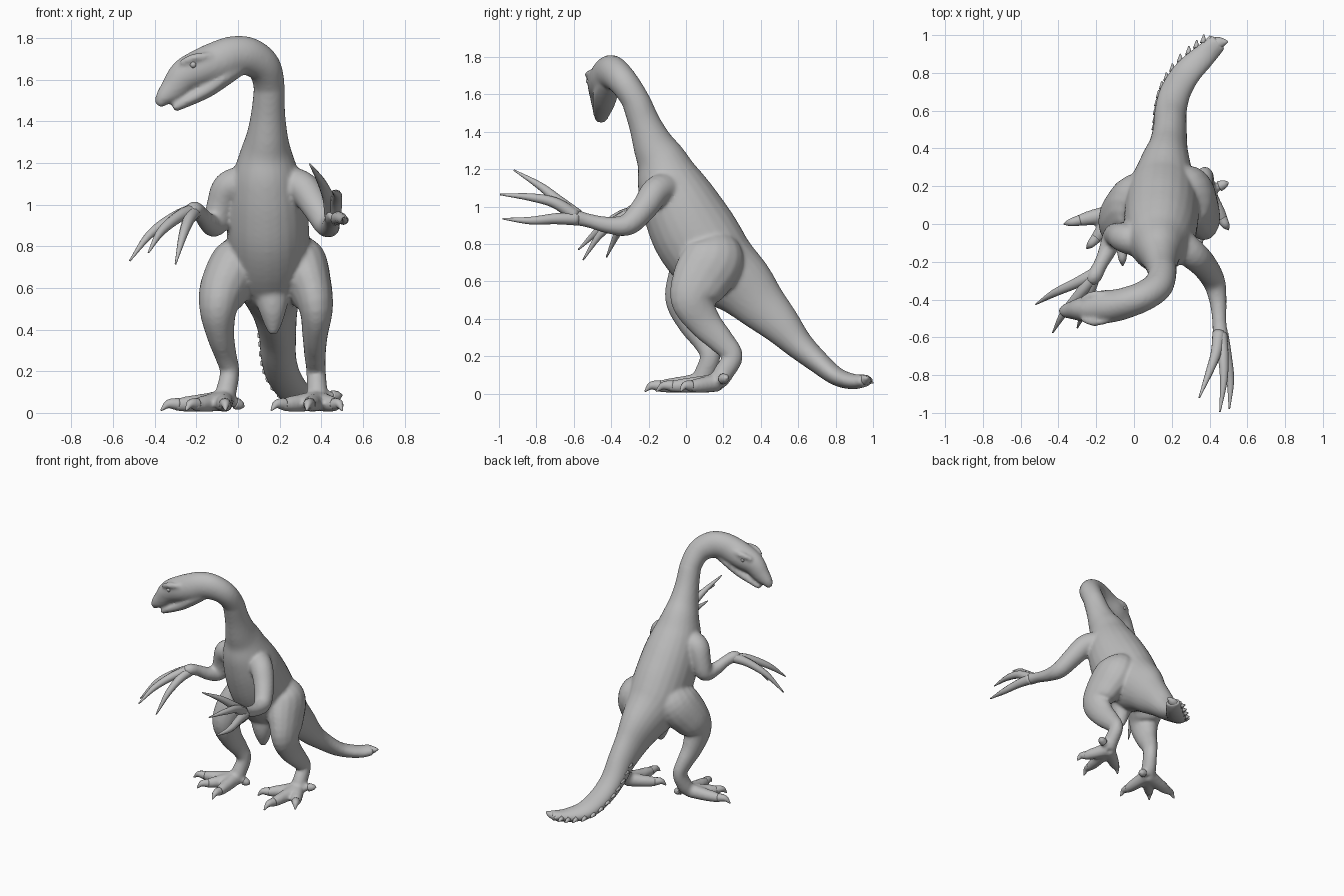
import bpy, bmesh, math
from mathutils import Vector

X, Y, Z = Vector((1, 0, 0)), Vector((0, 1, 0)), Vector((0, 0, 1))
skin = bpy.data.materials.new("grey_skin")
skin.diffuse_color = (0.5, 0.5, 0.5, 1)


def smooth_path(pts, steps):
    """Catmull-Rom through stations (x, y, z, side radius, normal radius)."""
    pts = [Vector(p if len(p) == 5 else (*p, p[3])) for p in pts]
    ext = [2 * pts[0] - pts[1]] + pts + [2 * pts[-1] - pts[-2]]
    out = []
    for i in range(1, len(ext) - 2):
        a, b, c, d = ext[i - 1:i + 3]
        for k in range(steps):
            t = k / steps
            out.append(0.5 * (2 * b + (c - a) * t + (2 * a - 5 * b + 4 * c - d) * t * t
                              + (3 * b - a - 3 * c + d) * t ** 3))
    return out + [pts[-1]]


def tube(bm, pts, ref=X, steps=5, sides=16):
    """Closed tube with elliptical sections; returns (centre, side, radius) samples."""
    path = smooth_path(pts, steps)
    cen = [Vector(p[:3]) for p in path]
    rings, info = [], []
    for i, p in enumerate(path):
        t = (cen[min(i + 1, len(cen) - 1)] - cen[max(i - 1, 0)]).normalized()
        s = (ref - t * ref.dot(t)).normalized()
        n = t.cross(s)
        ra, rb = max(p[3], 0.002), max(p[4], 0.002)
        rings.append([bm.verts.new(cen[i] + s * ra * math.cos(2 * math.pi * k / sides)
                                   + n * rb * math.sin(2 * math.pi * k / sides)) for k in range(sides)])
        info.append((cen[i], s, ra))
    for a, b in zip(rings, rings[1:]):
        for k in range(sides):
            j = (k + 1) % sides
            bm.faces.new((a[k], a[j], b[j], b[k]))
    bm.faces.new(rings[0][::-1])
    bm.faces.new(rings[-1])
    return info


def finish(bm, name):
    bmesh.ops.recalc_face_normals(bm, faces=bm.faces)
    for f in bm.faces:
        f.smooth = True
    me = bpy.data.meshes.new(name)
    bm.to_mesh(me)
    bm.free()
    me.materials.append(skin)
    ob = bpy.data.objects.new(name, me)
    bpy.context.collection.objects.link(ob)
    return ob


def claws(name, paths, r, ref=Z):
    bm = bmesh.new()
    for p in paths:
        n = len(p) - 1
        tube(bm, [(*q, r * (1 - i / n) ** 0.6 + 0.004) for i, q in enumerate(p)], ref, 6, 10)
    finish(bm, name)


body = bmesh.new()

# tail, torso and lower neck
trunk = tube(body, [
    (.45, .965, .07, .05, .032), (.37, .89, .065, .065, .042), (.28, .80, .095, .078, .05),
    (.22, .70, .175, .083, .062), (.195, .60, .265, .085, .08), (.19, .50, .375, .09, .11),
    (.18, .40, .475, .105, .14), (.165, .30, .58, .14, .175), (.15, .16, .70, .19, .215),
    (.145, .05, .85, .198, .228), (.14, -.03, 1.0, .19, .208), (.135, -.09, 1.13, .165, .175),
    (.135, -.13, 1.24, .128, .137), (.14, -.175, 1.33, .1, .11),
    (.145, -.22, 1.44, .082, .087), (.15, -.265, 1.56, .074, .077)], X, 5, 24)

# upper neck and skull
tube(body, [
    (.145, -.22, 1.44, .08, .08), (.15, -.265, 1.56, .075, .075), (.125, -.33, 1.66, .078, .082),
    (.055, -.38, 1.71, .08, .092), (-.02, -.41, 1.715, .082, .095), (-.09, -.43, 1.69, .085, .098),
    (-.17, -.44, 1.66, .088, .092), (-.25, -.45, 1.622, .072, .082), (-.31, -.455, 1.558, .053, .064),
    (-.36, -.46, 1.51, .037, .04), (-.38, -.46, 1.472, .018, .018)], Y, 5, 20)
# lower jaw
tube(body, [(-.0, -.41, 1.655, .06, .04), (-.08, -.43, 1.60, .068, .042), (-.15, -.44, 1.55, .062, .038),
            (-.23, -.45, 1.505, .05, .03), (-.31, -.455, 1.462, .033, .02)], Y)
# brow ridges
for s in (-1, 1):
    tube(body, [(-.13, -.44 + s * .07, 1.715, .015), (-.21, -.447 + s * .073, 1.705, .022),
                (-.275, -.45 + s * .055, 1.68, .014)], Y, 4, 10)
# pelvis keel between the legs
tube(body, [(.155, .1, .66, .12), (.165, .06, .52, .075), (.168, .06, .43, .045), (.168, .06, .375, .018)])

# legs
tube(body, [(.23, .16, .84, .07, .09), (.29, .15, .73, .13, .165), (.345, .075, .6, .108, .155),
            (.375, .035, .5, .082, .118), (.37, .10, .38, .062, .09), (.37, .19, .28, .052, .07),
            (.375, .25, .20, .047, .055), (.38, .20, .11, .05, .055), (.38, .17, .06, .055, .05)])
tube(body, [(.07, .12, .84, .07, .09), (.01, .11, .73, .13, .16), (-.065, .04, .6, .12, .145),
            (-.095, 0, .5, .092, .112), (-.085, .04, .38, .068, .085), (-.06, .10, .28, .053, .065),
            (-.04, .13, .20, .047, .055), (-.055, .10, .11, .05, .055), (-.07, .07, .06, .055, .05)])

# feet: toes from the ankle base, each ending in a claw
feet = {"right": ((.38, .17), [(.16, .01), (.33, -.16), (.50, -.03)], (.50, .22, .085)),
        "left": ((-.07, .07), [(-.37, .0), (-.25, -.13), (-.06, -.22)], (.03, .10, .03))}
for side, ((bx, by), tips, hallux) in feet.items():
    nails = []
    for tx, ty in tips:
        at = lambda f, z: (bx + (tx - bx) * f, by + (ty - by) * f, z)
        tube(body, [(*at(0, .06), .05), (*at(.35, .048), .044), (*at(.6, .042), .038),
                    (*at(.8, .038), .027)], Z, 4, 12)
        nails.append([at(.72, .042), at(.88, .042), at(1, .012)])
    h = Vector(hallux)
    b = Vector((bx, by, .07))
    tube(body, [(*b, .035), (*b.lerp(h, .7), .022)], Z, 4, 12)
    nails.append([b.lerp(h, .6), b.lerp(h, .85), h])
    claws(side + "_foot_claws", nails, .026)

# arms
tube(body, [(.22, -.09, 1.10, .09), (.31, -.16, 1.08, .08), (.375, -.225, .99, .07),
            (.425, -.31, .905, .06), (.445, -.41, .90, .046), (.452, -.52, .925, .038),
            (.458, -.60, .945, .042), (.46, -.65, .957, .03)], X)
tube(body, [(.04, -.09, 1.10, .09), (-.045, -.075, 1.08, .08), (-.085, -.06, .99, .068),
            (-.11, -.07, .905, .06), (-.145, -.15, .915, .046), (-.18, -.22, .955, .038),
            (-.21, -.275, .975, .042), (-.235, -.305, .962, .03)], Y)

# long hand claws
claws("right_hand_claws", [
    [(.45, -.58, .95), (.435, -.68, 1.03), (.40, -.78, 1.11), (.345, -.92, 1.195)],
    [(.46, -.59, .95), (.472, -.70, 1.02), (.475, -.83, 1.05), (.455, -.995, 1.065)],
    [(.465, -.58, .935), (.49, -.70, .935), (.51, -.83, .925), (.505, -.98, .935)]], .032)
claws("left_hand_claws", [
    [(-.20, -.26, .975), (-.30, -.31, .94), (-.42, -.365, .86), (-.52, -.425, .73)],
    [(-.21, -.27, .97), (-.28, -.36, .945), (-.37, -.47, .87), (-.43, -.575, .77)],
    [(-.21, -.27, .965), (-.235, -.36, .93), (-.265, -.46, .85), (-.30, -.55, .715)]], .032)

# fuse the body parts into one smooth skin
skin_ob = finish(body, "body")
rm = skin_ob.modifiers.new("fuse", 'REMESH')
rm.mode, rm.voxel_size, rm.use_smooth_shade = 'VOXEL', .011, True
sm = skin_ob.modifiers.new("soften", 'SMOOTH')
sm.factor, sm.iterations = .5, 7

# low ragged fringe along one edge of the tail
fringe = bmesh.new()
for c, s, r in trunk[3:26:2]:
    root = c - s * r * .88
    tip = c - s * (r + .004) + Vector((.01, .035, -.01))
    tube(fringe, [(*root, .02), (*tip, .004)], Z, 2, 6)
# pointed outer corner at the tail end
tube(fringe, [(.43, .95, .07, .04, .03), (.46, .96, .075, .03, .025), (.495, .965, .085, .006, .006)], Y, 3, 10)
tube(fringe, [(.41, .93, .07, .035, .03), (.40, .97, .07, .02, .02), (.405, .995, .075, .006, .006)], X, 3, 10)
finish(fringe, "tail_fringe")

# eyes
eyes = bmesh.new()
for s in (-1, 1):
    e = bmesh.ops.create_uvsphere(eyes, u_segments=12, v_segments=8, radius=.016)
    bmesh.ops.translate(eyes, verts=e["verts"], vec=(-.215, -.447 + s * .073, 1.672))
finish(eyes, "eyes")
